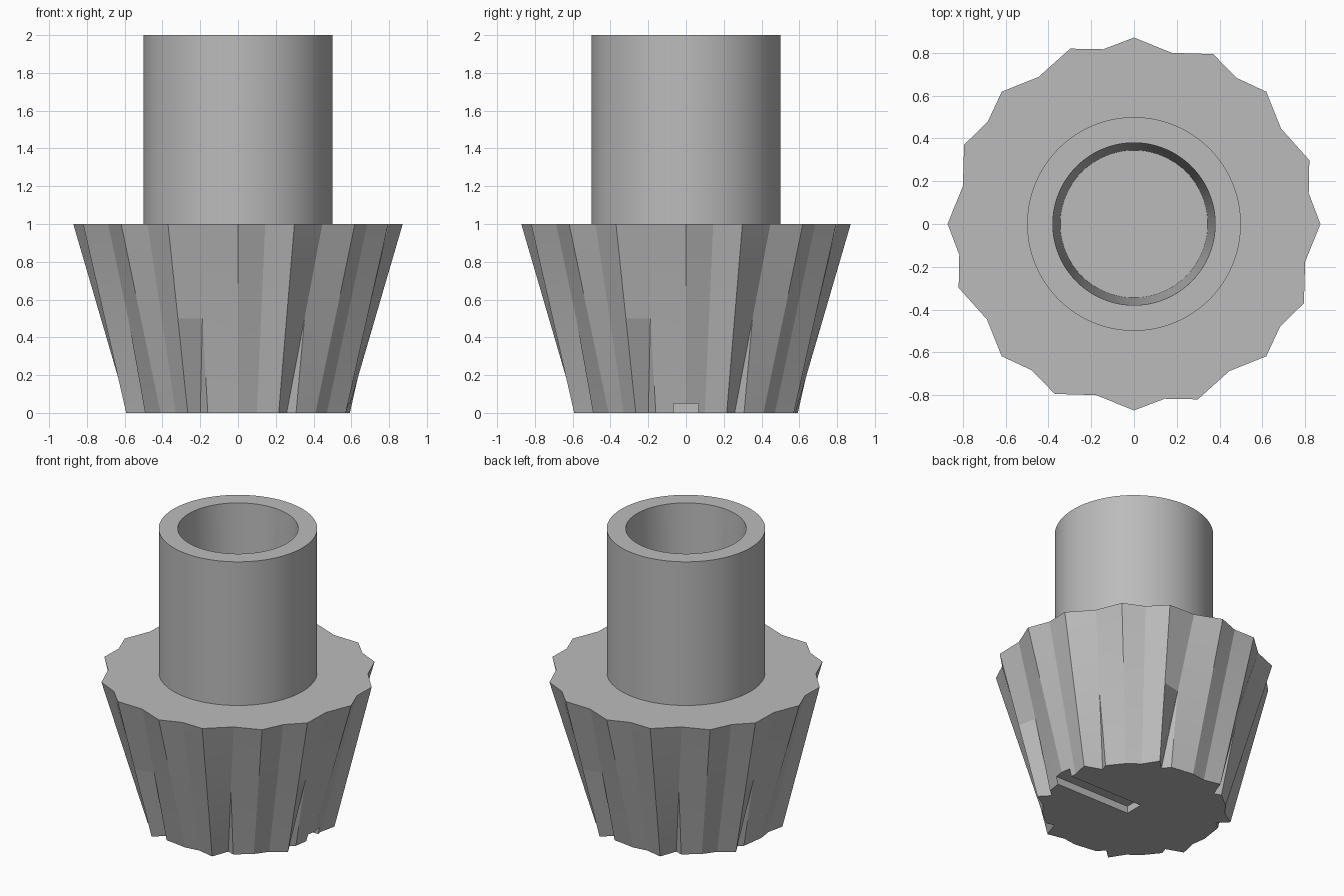
import bpy
import bmesh
import math
from mathutils import Vector

if "Cube" in bpy.data.objects:
    bpy.data.objects.remove(bpy.data.objects["Cube"], do_unlink=True)

GREY = (0.5, 0.5, 0.5, 1)
grey = bpy.data.materials.new("plain grey")
grey.use_nodes = True
grey.diffuse_color = GREY
grey.node_tree.nodes["Principled BSDF"].inputs["Base Color"].default_value = GREY


def add_object(name, bm):
    bmesh.ops.recalc_face_normals(bm, faces=bm.faces)
    mesh = bpy.data.meshes.new(name)
    bm.to_mesh(mesh)
    bm.free()
    mesh.materials.append(grey)
    obj = bpy.data.objects.new(name, mesh)
    bpy.context.collection.objects.link(obj)
    return obj


def smooth(obj, degrees):
    bpy.ops.object.select_all(action="DESELECT")
    obj.select_set(True)
    bpy.context.view_layer.objects.active = obj
    bpy.ops.object.shade_smooth_by_angle(angle=math.radians(degrees))


def polar(angle, radius, z):
    a = math.radians(angle)
    return Vector((radius * math.cos(a), radius * math.sin(a), z))


# One quarter of the fluting: foot angle, foot radius, rim angle, rim radius, is fin
FLUTES = [
    (0, 0.58, 0, 0.872, False),
    (10, 0.575, 10, 0.83, False),
    (20, 0.63, 20, 0.873, False),
    (28.5, 0.54, 33, 0.82, False),
    (32, 0.58, 33, 0.82, True),
    (45, 0.58, 45, 0.875, False),
    (55, 0.575, 55, 0.835, False),
    (65, 0.63, 65, 0.877, False),
    (68.5, 0.545, 77.5, 0.82, False),
    (74, 0.58, 77.5, 0.82, True),
]

# Fluted body: foot, middle and rim rings; each fin melts into its valley halfway up
bm = bmesh.new()
rings = [[], [], []]
for quarter in range(4):
    turn = quarter * 90
    for foot_a, foot_r, rim_a, rim_r, is_fin in FLUTES:
        foot = polar(foot_a + turn, foot_r, 0)
        rim = polar(rim_a + turn, rim_r, 1)
        if is_fin:
            middle = rings[1][-1].co
        else:
            middle = (foot + rim) / 2
        for ring, point in zip(rings, (foot, middle, rim)):
            ring.append(bm.verts.new(point))
for low, high in zip(rings, rings[1:]):
    for i in range(len(low)):
        j = (i + 1) % len(low)
        bm.faces.new((low[i], low[j], high[j], high[i]))
bm.faces.new(rings[0])
bm.faces.new(rings[2])
bmesh.ops.remove_doubles(bm, verts=bm.verts, dist=0.0001)
body = add_object("fluted_body", bm)

# Slot under the foot, from the centre out to the right edge
bm = bmesh.new()
bmesh.ops.create_cube(bm, size=1)
bmesh.ops.scale(bm, vec=(1, 0.13, 0.1), verts=bm.verts)
bmesh.ops.translate(bm, vec=(0.5, 0, 0), verts=bm.verts)
cutter = add_object("slot_cutter", bm)
cutter.hide_render = True
cutter.hide_viewport = True
cutter.display_type = "WIRE"
cut = body.modifiers.new("slot", "BOOLEAN")
cut.operation = "DIFFERENCE"
cut.solver = "EXACT"
cut.object = cutter
bpy.context.view_layer.objects.active = body
body.select_set(True)
bpy.ops.object.modifier_apply(modifier=cut.name)
bpy.data.objects.remove(cutter, do_unlink=True)
smooth(body, 15)

# Hollow neck with a slightly tapered bore
bm = bmesh.new()
SIDES = 96
profile = [(0.5, 1), (0.5, 2), (0.38, 2), (0.345, 1)]
loops = [[bm.verts.new(polar(360 * i / SIDES, r, z)) for i in range(SIDES)]
         for r, z in profile]
for k, loop in enumerate(loops):
    after = loops[(k + 1) % len(loops)]
    if k == len(loops) - 1:
        continue  # the body closes the neck's underside
    for i in range(SIDES):
        j = (i + 1) % SIDES
        bm.faces.new((loop[i], loop[j], after[j], after[i]))
neck = add_object("hollow_neck", bm)
smooth(neck, 30)
